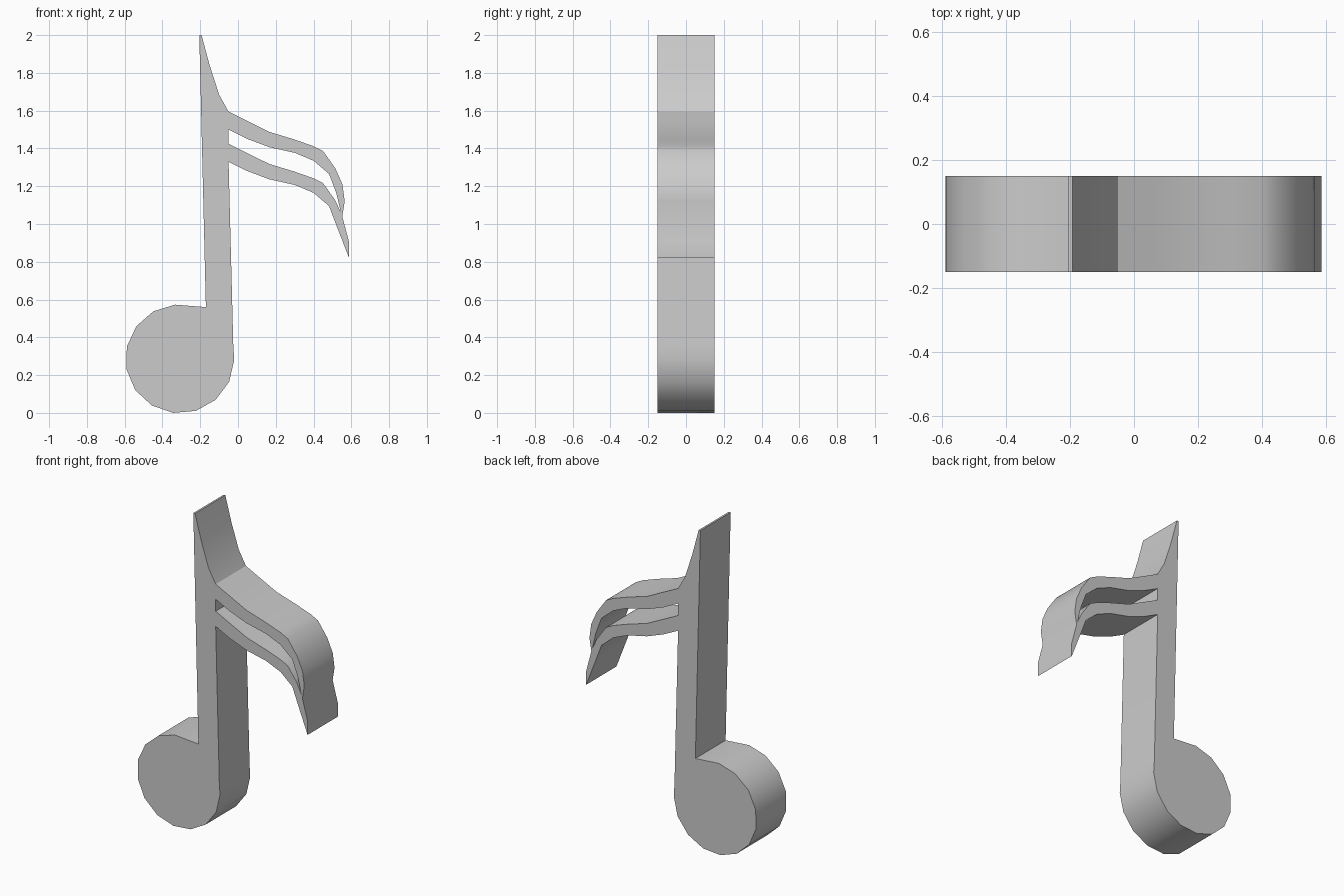
import bpy, bmesh, math

if "Cube" in bpy.data.objects:
    bpy.data.objects.remove(bpy.data.objects["Cube"])

DROP = 0.17   # vertical spacing between the two flags


def lower(points):
    return [(x, z - DROP) for x, z in points]


# Flag edges, from stem to tip
flag_top = [(-0.05, 1.595), (0.05, 1.545), (0.165, 1.488), (0.30, 1.447),
            (0.40, 1.412), (0.45, 1.387), (0.515, 1.295)]
flag_bottom = [(-0.05, 1.50), (0.05, 1.45), (0.165, 1.407), (0.30, 1.377),
               (0.40, 1.335), (0.482, 1.265), (0.52, 1.165)]

# Round note head: 15-sided arc, open where the stem rises
head = [(-0.308 + 0.288 * math.cos(math.radians(95 + 24 * i)),
         0.286 + 0.288 * math.sin(math.radians(95 + 24 * i))) for i in range(12)]

# Whole silhouette: head, stem side, lower flag, flag tips, upper flag, stem peak
tips = [(0.588, 0.82), (0.588, 0.905), (0.552, 1.04), (0.565, 1.12), (0.553, 1.21)]
peak = [(-0.10, 1.685), (-0.15, 1.84), (-0.193, 2.0), (-0.205, 2.0), (-0.17, 0.56)]
outline = head + [(-0.025, 0.36)] + lower(flag_bottom) + tips + flag_top[::-1] + peak

# Gap between the two flags
gap = flag_bottom + [(0.545, 1.06)] + lower(flag_top)[::-1]

curve = bpy.data.curves.new("music_note", 'CURVE')
curve.dimensions = '2D'
curve.fill_mode = 'BOTH'
curve.extrude = 0.15
for loop in (outline, gap):
    spline = curve.splines.new('POLY')
    spline.points.add(len(loop) - 1)
    for p, (x, z) in zip(spline.points, loop):
        p.co = (x, z, 0, 1)
    spline.use_cyclic_u = True

note = bpy.data.objects.new("music_note", curve)
note.rotation_euler.x = math.pi / 2
bpy.context.collection.objects.link(note)
bpy.context.view_layer.objects.active = note
note.select_set(True)
bpy.ops.object.convert(target='MESH')
note = bpy.context.object

# Weld the caps to the sides
bm = bmesh.new()
bm.from_mesh(note.data)
bmesh.ops.remove_doubles(bm, verts=bm.verts, dist=0.0005)
bmesh.ops.recalc_face_normals(bm, faces=bm.faces)
bm.to_mesh(note.data)
bm.free()
bpy.ops.object.transform_apply(rotation=True)
bpy.ops.object.shade_smooth_by_angle(angle=math.radians(30))
